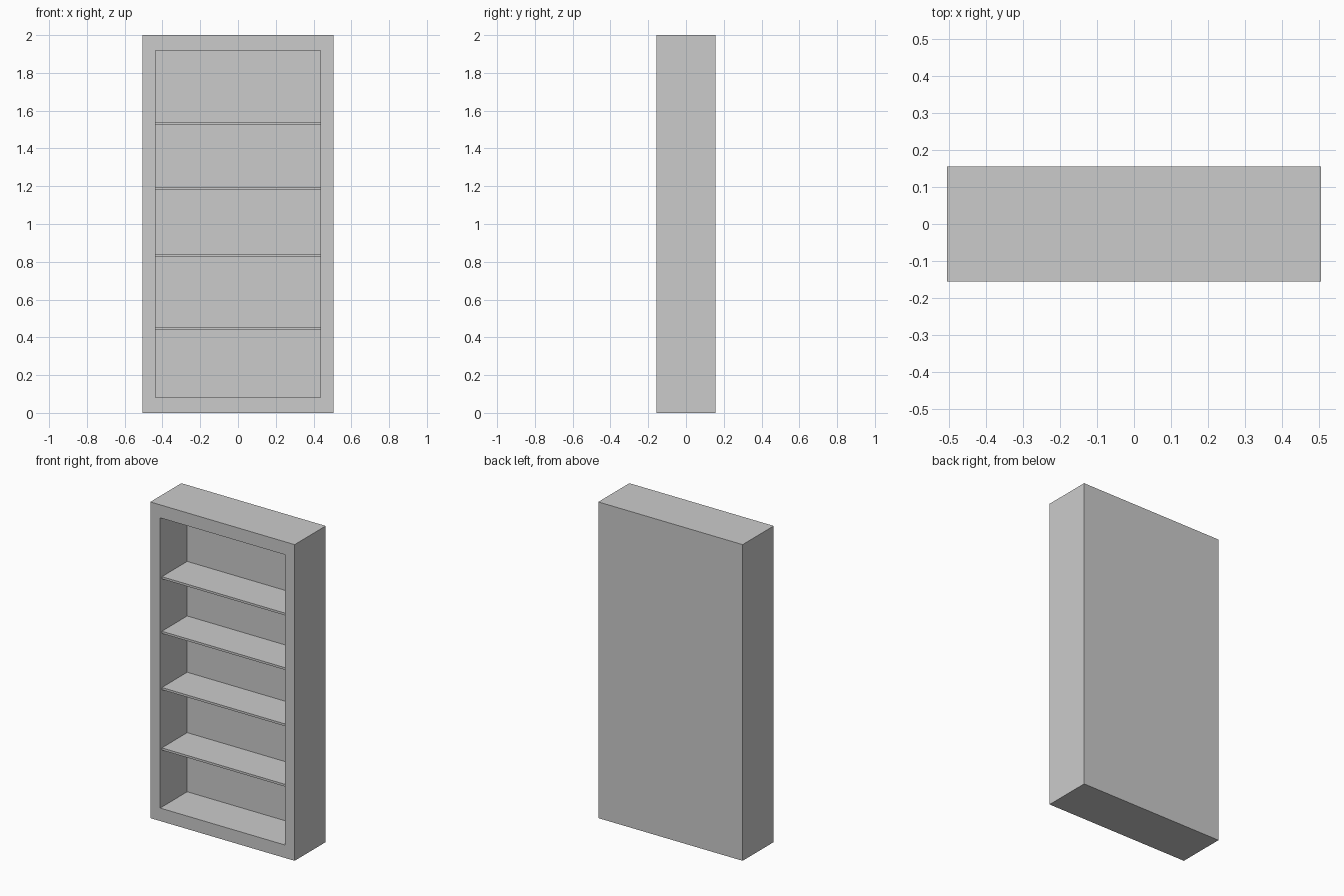
import bpy, bmesh
from mathutils import Vector

if "Cube" in bpy.data.objects:
    bpy.data.objects.remove(bpy.data.objects["Cube"])

W, D, H = 1.01, 0.31, 2.0            # outer size
IW, Z0, Z1 = 0.872, 0.082, 1.918     # opening width, bottom and top
BACK_Y = 0.115                       # front face of the back wall
SHELF_FRONT = -0.138
SHELF_T = 0.014


def add_object(name, bm):
    bmesh.ops.recalc_face_normals(bm, faces=bm.faces)
    mesh = bpy.data.meshes.new(name)
    bm.to_mesh(mesh)
    bm.free()
    obj = bpy.data.objects.new(name, mesh)
    bpy.context.collection.objects.link(obj)
    return obj


def box_bmesh(lo, hi):
    lo, hi = Vector(lo), Vector(hi)
    bm = bmesh.new()
    bmesh.ops.create_cube(bm, size=1)
    bmesh.ops.scale(bm, vec=hi - lo, verts=bm.verts)
    bmesh.ops.translate(bm, vec=(lo + hi) / 2, verts=bm.verts)
    return bm


# Cabinet: box whose front face is inset to the opening, then pushed inwards
bm = box_bmesh((-W / 2, -D / 2, 0), (W / 2, D / 2, H))
front = min(bm.faces, key=lambda f: f.calc_center_median().y)
bmesh.ops.inset_region(bm, faces=[front], thickness=0.05)
for v in front.verts:
    v.co.x = IW / 2 if v.co.x > 0 else -IW / 2
    v.co.z = Z1 if v.co.z > H / 2 else Z0
recess = bmesh.ops.extrude_discrete_faces(bm, faces=[front])["faces"][0]
for v in recess.verts:
    v.co.y = BACK_Y
add_object("cabinet_frame", bm)

# Shelves: thin boards set slightly behind the front edge
for i, top in enumerate((0.456, 0.838, 1.194, 1.539)):
    add_object(f"shelf_{i + 1}",
               box_bmesh((-IW / 2, SHELF_FRONT, top - SHELF_T), (IW / 2, BACK_Y, top)))
